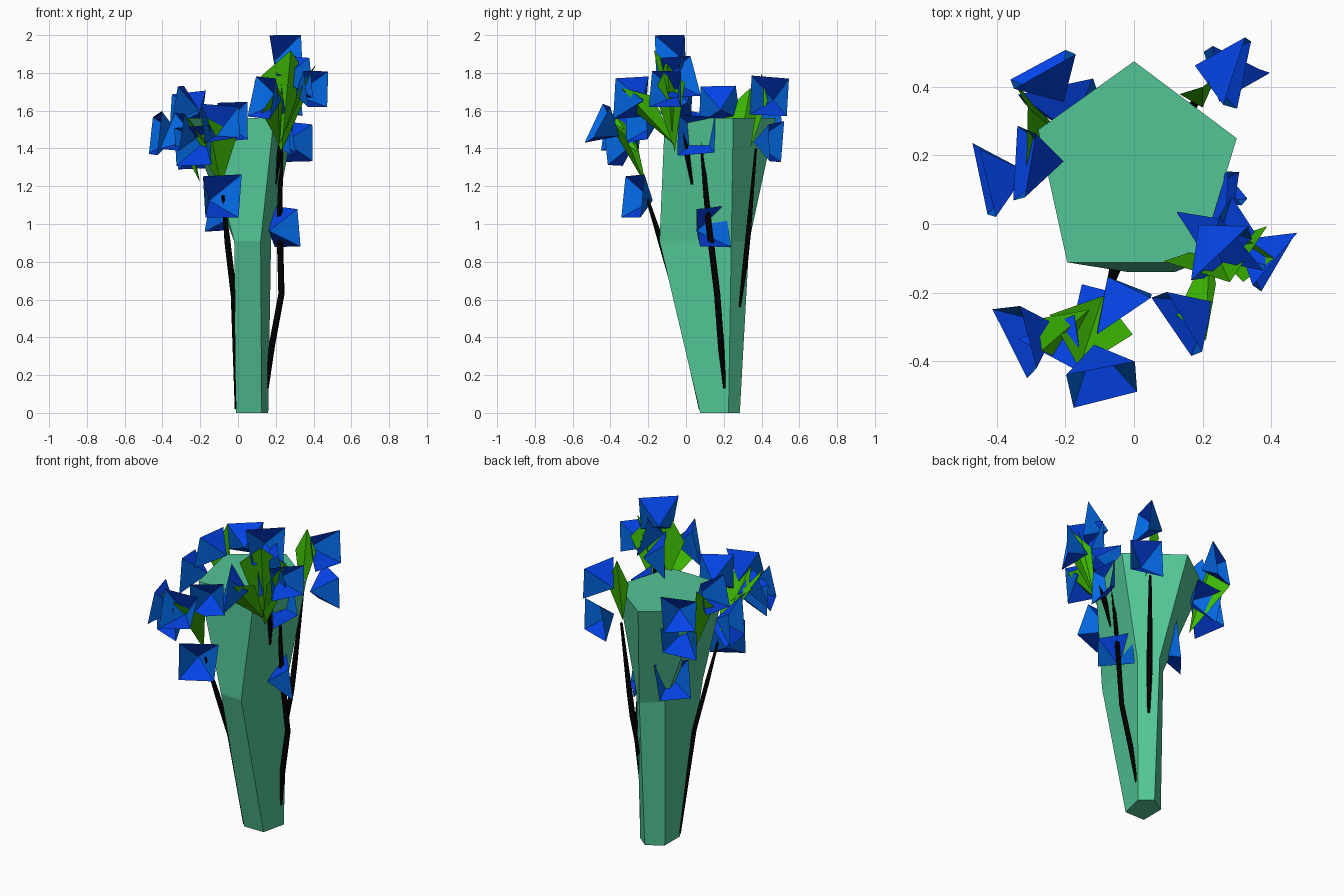
import bpy, random
from mathutils import Vector

random.seed(4)
cube = bpy.data.objects.get("Cube")
if cube:
    bpy.data.objects.remove(cube, do_unlink=True)


def material(name, rgb):
    m = bpy.data.materials.new(name)
    m.use_nodes = True
    m.diffuse_color = (*rgb, 1)
    m.node_tree.nodes["Principled BSDF"].inputs["Base Color"].default_value = (*rgb, 1)
    return m


TEAL = material("teal_green", (0.085, 0.56, 0.30))
ROYAL = material("royal_blue", (0.001, 0.055, 0.78))
AZURE = material("azure_blue", (0.001, 0.14, 0.78))
LEAF = material("leaf_green", (0.045, 0.47, 0.001))
BLACK = material("black_stem", (0, 0, 0))


def add_mesh(name, verts, faces, mats):
    me = bpy.data.meshes.new(name)
    me.from_pydata([tuple(v) for v in verts], [], faces)
    for m in mats:
        me.materials.append(m)
    ob = bpy.data.objects.new(name, me)
    bpy.context.collection.objects.link(ob)
    return ob


# Five-sided body lofted through three rings: front pair, left, back, right
rings = [
    (0.0, [(-.01, .075), (.125, .075), (.16, .225), (.086, .285), (-.01, .225)]),
    (0.91, [(-.02, -.14), (.12, -.14), (.175, .24), (.09, .335), (-.02, .235)]),
    (1.56, [(-.195, -.112), (.19, -.112), (.30, .25), (0, .475), (-.28, .275)]),
]
verts = [(x, y, z) for z, ring in rings for x, y in ring]
faces = [(4, 3, 2, 1, 0), (10, 11, 12, 13, 14)]
for r in (0, 5):
    for i in range(5):
        j = (i + 1) % 5
        faces.append((r + i, r + j, r + 5 + j, r + 5 + i))
add_mesh("tapered_body", verts, faces, [TEAL])


# Thin stems running down the sides
def stem(name, points):
    cu = bpy.data.curves.new(name, "CURVE")
    cu.dimensions = "3D"
    cu.bevel_depth = 0.017
    cu.bevel_resolution = 0
    cu.use_fill_caps = True
    sp = cu.splines.new("POLY")
    sp.points.add(len(points) - 1)
    for i, p in enumerate(points):
        sp.points[i].co = (*p, 1)
        sp.points[i].radius = 0.45 if i in (0, len(points) - 1) else 1
    cu.materials.append(BLACK)
    bpy.context.collection.objects.link(bpy.data.objects.new(name, cu))


stem("front_stem", [(-.08, -.21, 1.15), (-.055, -.13, .9), (-.022, -.05, .62), (-.01, .075, .02)])
stem("left_stem", [(.23, .08, 1.45), (.22, .12, 1.0), (.23, .165, .63), (.18, .185, .36), (.155, .205, .13)])
stem("back_stem", [(.19, .37, 1.4), (.16, .33, .95), (.15, .315, .8), (.13, .285, .56)])
stem("upper_stem", [(.25, -.05, 1.6), (.225, 0, 1.4), (.19, .04, 1.18)])


# Folded leaf: a creased diamond from base to tip
def leaf(name, base, tip, width, side):
    a, b = Vector(base), Vector(tip)
    axis = (b - a).normalized()
    s = Vector(side)
    s = (s - axis * s.dot(axis)).normalized()
    fold = axis.cross(s) * width * 0.25
    mid = a.lerp(b, 0.65)
    add_mesh(name, [a, mid + s * width / 2 + fold, b, mid - s * width / 2 + fold, mid],
             [(0, 1, 4), (1, 2, 4), (2, 3, 4), (3, 0, 4)], [LEAF])


leaf("front_leaf", (-.09, -.21, 1.2), (-.16, -.42, 1.56), .25, (1, -.2, 0))
leaf("front_leaf_tip", (-.13, -.25, 1.38), (-.27, -.37, 1.57), .14, (-.6, .6, .4))
leaf("right_back_leaf", (-.2, .25, 1.22), (-.31, .34, 1.72), .26, (-.2, 1, 0))
leaf("back_leaf", (.2, .34, 1.4), (.2, .4, 1.8), .12, (1, .5, 0))
leaf("left_leaf", (.23, -.06, 1.38), (.28, -.17, 1.92), .32, (.9, .3, 0))
leaf("left_front_leaf", (.22, -.06, 1.42), (.21, -.34, 1.72), .17, (.6, 0, 1))
leaf("left_outer_leaf", (.22, -.07, 1.42), (.41, -.1, 1.84), .15, (0, 1, .4))


# Open four-sided blooms, slightly crumpled
def bloom(name, centre, direction, size):
    c, d = Vector(centre), Vector(direction).normalized()
    u = Vector((0, 0, 1)).cross(d).normalized()
    v = d.cross(u)
    h = size / 2

    def jitter():
        return random.uniform(-0.16, 0.16) * h

    pts = [c + u * (sx * h + jitter()) + v * (sy * h + jitter()) + d * jitter()
           for sx, sy in ((-1, -1), (1, -1), (1, 1), (-1, 1))]
    pts.append(c - d * h * 1.25 + u * jitter() + v * jitter())
    ob = add_mesh(name, pts, [(i, (i + 1) % 4, 4) for i in range(4)], [ROYAL, AZURE])
    for p in ob.data.polygons:
        p.material_index = p.index % 2


blooms = {
    "low_front": [((-.08, -.28, 1.15), (.5, -.87, .1))],
    "front": [((-.34, -.34, 1.48), (-1, -.4, .3)), ((-.09, -.46, 1.53), (.2, -.8, .45)),
              ((-.02, -.27, 1.54), (.55, -.83, 0)), ((-.23, -.38, 1.42), (-.4, -1, -.1))],
    "right": [((-.44, .13, 1.48), (-1, -.3, .1)), ((-.33, .18, 1.64), (-1, .1, .2))],
    "right_back": [((-.28, .46, 1.6), (-.5, .9, .1)), ((-.22, .39, 1.38), (-.2, 1, -.2)),
                   ((-.11, .27, 1.07), (-.8, .6, .2))],
    "back": [((.31, .47, 1.43), (.4, .9, 0)), ((.3, .43, 1.68), (.95, -.15, .1))],
    "left": [((.27, -.1, 1.885), (.7, -.7, .1)), ((.41, -.11, 1.71), (.8, -.6, .1)),
             ((.12, -.29, 1.67), (-.86, -.5, .1)), ((.18, -.05, 1.67), (-.8, -.5, .1)),
             ((.33, -.03, 1.78), (.8, .6, .2)), ((.28, .05, 1.48), (1, -.1, .1))],
    "low_left": [((.26, .14, .98), (.7, .7, .1))],
}
for group, items in blooms.items():
    for i, (centre, direction) in enumerate(items):
        bloom(f"{group}_bloom_{i + 1}", centre, direction, 0.205)
